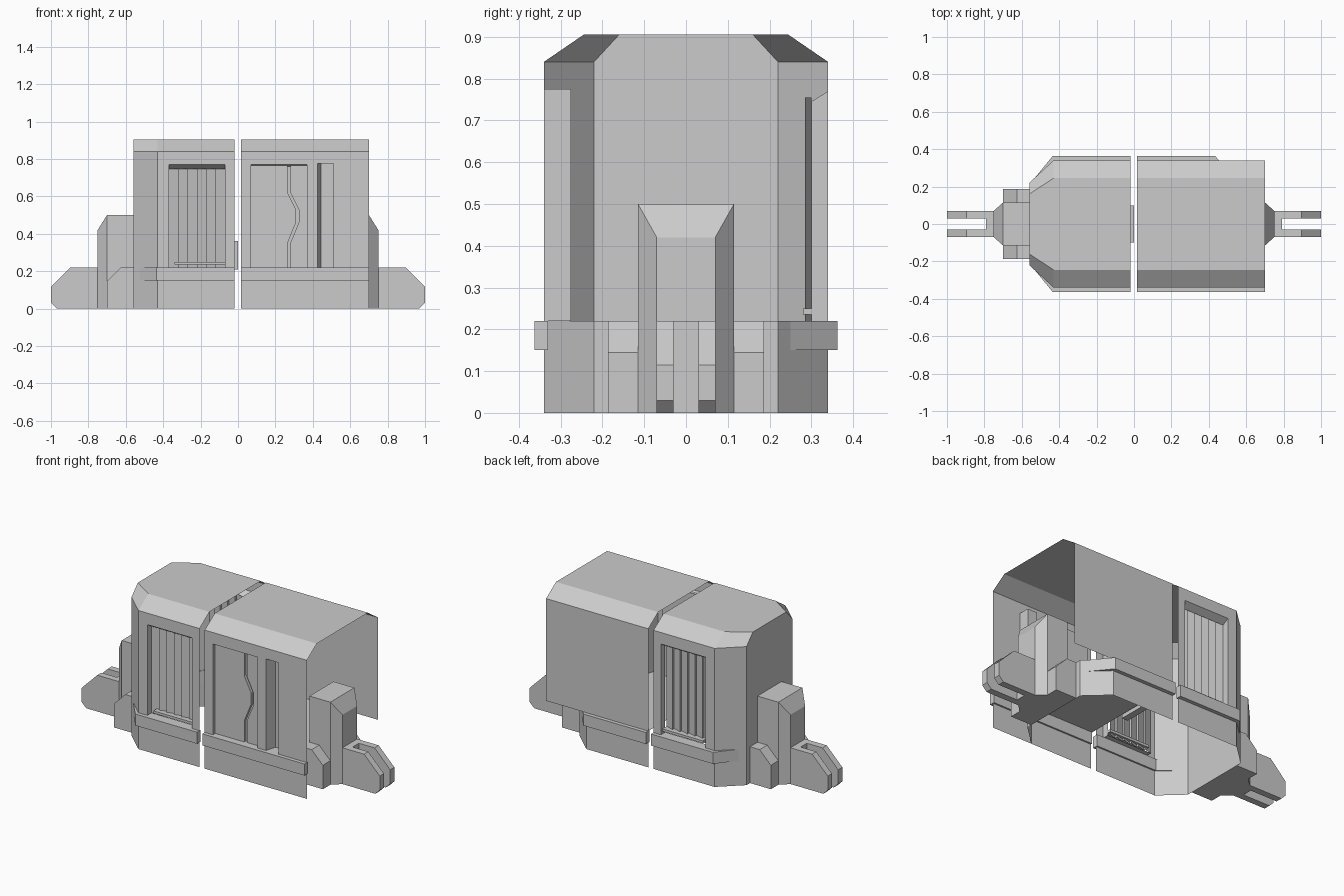
import bpy, bmesh

if "Cube" in bpy.data.objects:
    bpy.data.objects.remove(bpy.data.objects["Cube"])


def make(name, verts, faces):
    """Mesh object from points and faces, with consistent normals."""
    bm = bmesh.new()
    vs = [bm.verts.new(v) for v in verts]
    for f in faces:
        bm.faces.new([vs[i] for i in f])
    bmesh.ops.remove_doubles(bm, verts=bm.verts, dist=1e-5)
    bmesh.ops.recalc_face_normals(bm, faces=bm.faces)
    me = bpy.data.meshes.new(name)
    bm.to_mesh(me)
    bm.free()
    ob = bpy.data.objects.new(name, me)
    bpy.context.collection.objects.link(ob)
    return ob


def prism(name, pts, a, b, axis='z'):
    """Extrude a 2D outline: (x, y) along z, or (x, z) along y."""
    n = len(pts)
    put = (lambda p, t: (p[0], p[1], t)) if axis == 'z' else (lambda p, t: (p[0], t, p[1]))
    verts = [put(p, t) for t in (a, b) for p in pts]
    faces = [range(n), range(n, 2 * n)]
    faces += [(i, (i + 1) % n, n + (i + 1) % n, n + i) for i in range(n)]
    return make(name, verts, faces)


def strip(name, path, z0, z1):
    """Upright open sheet following an (x, y) path."""
    n = len(path)
    return make(name, [(x, y, z) for z in (z0, z1) for x, y in path],
                [(i, i + 1, n + i + 1, n + i) for i in range(n - 1)])


def holed_wall(name, x0, x1, y, z0, holes):
    """Flat wall with rectangular openings, given as (x0, x1, z0, z1)."""
    xs = sorted({x0, x1, *[v for h in holes for v in h[:2]]})
    zs = sorted({z0, .84, *[v for h in holes for v in h[2:]]})
    verts, faces = [], []
    for a, b in zip(xs, xs[1:]):
        for c, d in zip(zs, zs[1:]):
            mx, mz = (a + b) / 2, (c + d) / 2
            if any(h[0] < mx < h[1] and h[2] < mz < h[3] for h in holes):
                continue
            k = len(verts)
            verts += [(a, y, c), (b, y, c), (b, y, d), (a, y, d)]
            faces.append((k, k + 1, k + 2, k + 3))
    return make(name, verts, faces)


def recess(name, x0, x1, z0, z1, side, depth, drop=0, lean=0):
    """Reveal faces around an opening, with optional sloped head and jamb."""
    yo, yi = side * .34, side * (.34 - depth)
    verts = [(x0, yo, z0), (x1, yo, z0), (x1, yo, z1), (x0, yo, z1),
             (x0 + lean, yi, z0), (x1, yi, z0), (x1, yi, z1 - drop), (x0 + lean, yi, z1 - drop)]
    return make(name, verts, [(i, (i + 1) % 4, 4 + (i + 1) % 4, 4 + i) for i in range(4)])


# Front half shell: chamfered end walls and roof
low = [(-.02, -.34), (-.43, -.34), (-.56, -.22), (-.56, .22), (-.43, .34), (-.02, .34)]
top = [(-.02, -.245), (-.43, -.245), (-.56, -.16), (-.56, .16), (-.43, .245), (-.02, .245)]
strip("left_end_wall", low[1:5], 0, .84)
make("left_roof", [(*p, .84) for p in low] + [(*p, .905) for p in top],
     [(i, i + 1, 7 + i, 6 + i) for i in range(5)] + [range(6, 12)])

# Louvred openings on both sides of the left half
window = (-.37, -.07, .22, .77)
for side, label in ((-1, "front"), (1, "back")):
    holed_wall("left_wall_" + label, -.43, -.02, side * .34, 0, [window])
    recess("louvre_frame_" + label, *window, side, .04, drop=.025)
    pleats = []
    for i in range(6):
        x = -.37 + i * .05
        pleats += [(x, side * .30), (x + .05, side * .285)]
    strip("louvres_" + label, pleats, .22, .755)
    prism("louvre_sill_" + label, [(-.34, side * .28), (-.34, side * .325),
                                   (-.07, side * .325), (-.07, side * .28)], .235, .25)
    prism("left_rail_" + label, [(-.02, side * .33), (-.02, side * .363), (-.435, side * .363),
                                 (-.53, side * .247), (-.43, side * .33)], .15, .22)

# Right half: longer open-ended cover
make("right_roof", [(x, y, z) for x in (.015, .70) for y, z in
                    ((-.34, .84), (-.245, .905), (.245, .905), (.34, .84))],
     [(i, i + 1, i + 5, i + 4) for i in range(3)])
door, slot = (.07, .37, .22, .77), (.425, .51, .22, .775)
holed_wall("right_wall_front", .015, .70, -.34, 0, [door, slot])
holed_wall("right_wall_back", .015, .70, .34, .22, [])

# Door with a stepped zigzag seam
recess("door_frame", *door, -1, .04, drop=.01)
seam = [(.265, .22), (.265, .35), (.31, .46), (.31, .53), (.265, .62), (.265, .77)]
prism("door_left_leaf", [(.07, .77), (.07, .22)] + seam, -.318, -.30, 'y')
shifted = [(x + .015, z) for x, z in seam]
make("door_right_leaf", [(x, -.315, z) for x, z in shifted + [(.37, .77), (.37, .22)]], [range(8)])
make("door_backing", [(.07, -.30, .22), (.37, -.30, .22), (.37, -.30, .76), (.07, -.30, .76)],
     [(0, 1, 2, 3)])

# Narrow slot beside the door
recess("slot_frame", *slot, -1, .065, lean=.02)
make("slot_panel", [(.445, -.275, .22), (.51, -.275, .22), (.51, -.275, .775), (.445, -.275, .775)],
     [(0, 1, 2, 3)])

# Right rails, lower skirt and floor
prism("right_rail_front", [(.015, -.33), (.015, -.363), (.70, -.363), (.70, -.33)], .15, .22)
prism("right_rail_back", [(.015, .33), (.015, .363), (.435, .363), (.53, .247), (.43, .33)], .15, .22)
skirt = [(.43, -.34), (.56, -.22), (.56, .22), (.43, .34), (.015, .34)]
strip("right_skirt", skirt, 0, .22)
make("right_floor", [(x, y, .22) for x, y in skirt + [(.015, -.34)]], [range(6)])

# Small inner step in the gap between the halves
prism("gap_step", [(-.04, -.1), (0, -.1), (0, .1), (-.04, .1)], .21, .36)

# Couplers at both ends
for s, label in ((-1, "left"), (1, "right")):
    plan = [(s * .56, -.115), (s * .70, -.115), (s * .75, -.07),
            (s * .75, .07), (s * .70, .115), (s * .56, .115)]
    heights = (.5, .5, .42, .42, .5, .5)
    make("coupler_post_" + label,
         [(*p, 0) for p in plan] + [(*p, h) for p, h in zip(plan, heights)],
         [range(6), (6, 7, 10, 11), (7, 8, 9, 10)] +
         [(i, (i + 1) % 6, 6 + (i + 1) % 6, 6 + i) for i in range(6)])
    prism("coupler_root_" + label, [(s * .74, -.07), (s * .79, -.07), (s * .79, .07), (s * .74, .07)],
          0, .22)
    for t, hand in ((-1, "front"), (1, "back")):
        prism(f"coupler_prong_{label}_{hand}",
              [(s * x, z) for x, z in ((.75, 0), (.97, 0), (1, .03), (1, .115), (.895, .22), (.75, .22))],
              t * .03, t * .07, 'y')
        prism(f"side_block_{label}_{hand}",
              [(s * x, z) for x, z in ((.56, 0), (.70, 0), (.70, .145), (.625, .22), (.56, .22))],
              t * .10, t * .187, 'y')
